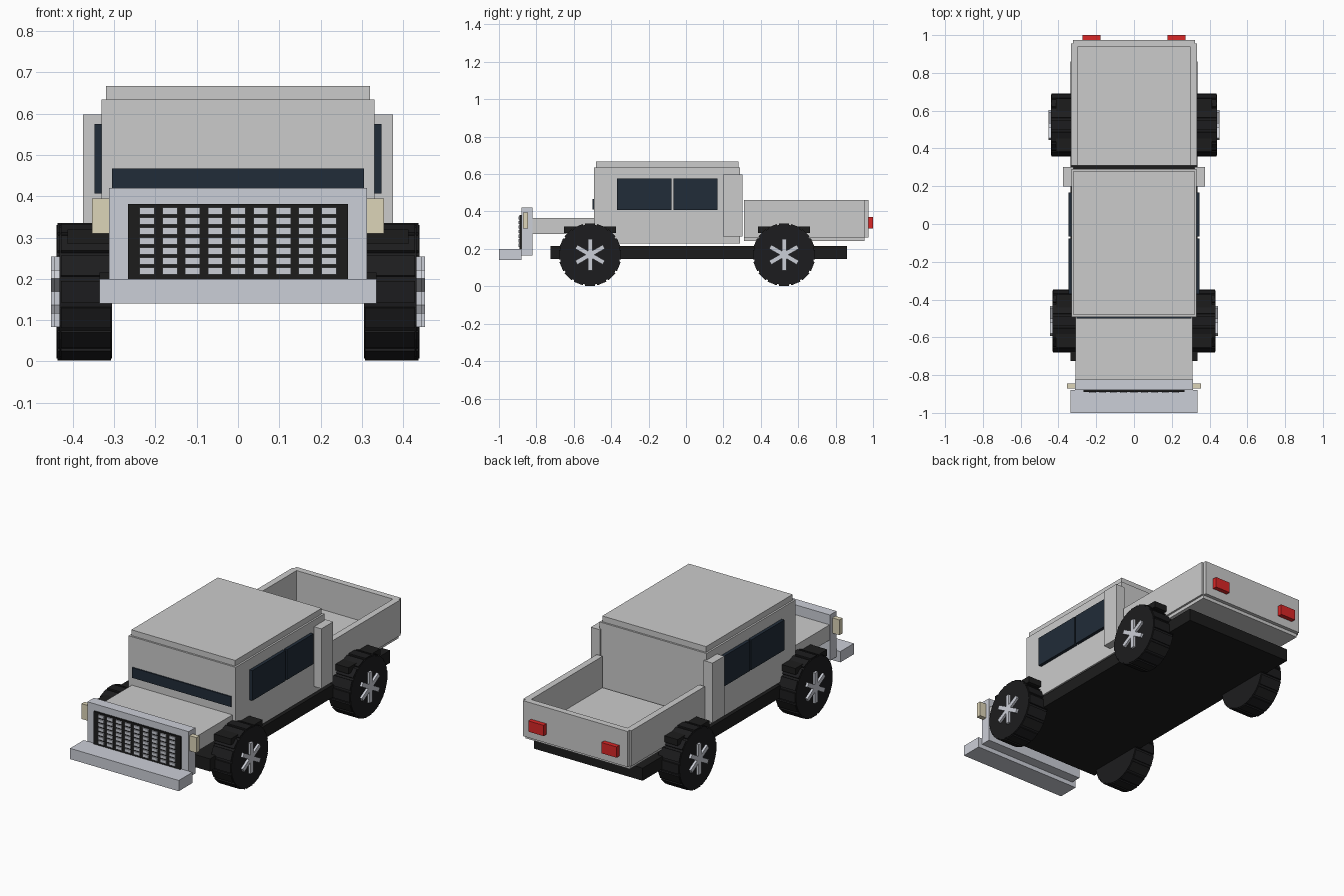
import bpy, bmesh, math
from mathutils import Matrix, Vector

if "Cube" in bpy.data.objects:
    bpy.data.objects.remove(bpy.data.objects["Cube"])


def mat(name, r, g, b):
    m = bpy.data.materials.new(name)
    m.diffuse_color = (r, g, b, 1)
    m.use_nodes = True
    m.node_tree.nodes["Principled BSDF"].inputs["Base Color"].default_value = m.diffuse_color
    return m


BLACK = mat("rubber_black", 0.012, 0.012, 0.013)
DARK = mat("trim_black", 0.012, 0.012, 0.012)
CHROME = mat("chrome", 0.6, 0.62, 0.68)
GLASS = mat("dark_glass", 0.015, 0.025, 0.04)
CREAM = mat("headlight_cream", 0.72, 0.66, 0.48)
RED = mat("taillight_red", 0.7, 0.02, 0.02)


def add_box(bm, lo, hi, rot=None):
    lo, hi = Vector(lo), Vector(hi)
    m = Matrix.Translation((lo + hi) / 2) @ Matrix.Diagonal((*(hi - lo), 1))
    bmesh.ops.create_cube(bm, size=1, matrix=(rot @ m) if rot else m)


def finish(bm, name, material=None, loc=(0, 0, 0)):
    me = bpy.data.meshes.new(name)
    bm.to_mesh(me)
    bm.free()
    ob = bpy.data.objects.new(name, me)
    ob.location = loc
    bpy.context.collection.objects.link(ob)
    if material:
        me.materials.append(material)
    return ob


def box(name, x, y, z, material=None):
    bm = bmesh.new()
    add_box(bm, (x[0], y[0], z[0]), (x[1], y[1], z[1]))
    return finish(bm, name, material)


def pair(name, x, y, z, material=None):
    box(name + "_right", x, y, z, material)
    box(name + "_left", (-x[1], -x[0]), y, z, material)


# Chassis, cabin and hood
box("chassis", (-.335, .335), (-.725, .86), (.145, .215), DARK)
box("cabin", (-.33, .33), (-.492, .29), (.228, .635))
box("roof", (-.32, .32), (-.482, .28), (.635, .667))
box("hood", (-.31, .31), (-.84, -.49), (.28, .365))
box("windshield", (-.305, .305), (-.499, -.485), (.41, .467), GLASS)
pair("front_window", (.32, .348), (-.37, -.077), (.407, .575), GLASS)
pair("rear_window", (.32, .348), (-.066, .168), (.407, .575), GLASS)
pair("rear_pillar", (.32, .375), (.198, .302), (.265, .598))

# Open cargo bed
box("bed_floor", (-.322, .322), (.31, .955), (.243, .285))
pair("bed_side", (.297, .333), (.31, .955), (.262, .46))
box("tailgate", (-.322, .322), (.94, .975), (.262, .46))
pair("taillight", (.178, .272), (.965, 1.0), (.31, .37), RED)

# Front end
box("bumper", (-.335, .335), (-1.0, -.88), (.14, .2), CHROME)
box("grille_frame", (-.312, .312), (-.88, -.822), (.165, .42), CHROME)
box("grille_panel", (-.267, .267), (-.889, -.87), (.198, .382), DARK)
pair("headlight", (.3, .354), (-.872, -.845), (.31, .395), CREAM)
bm = bmesh.new()
for i in range(9):
    for j in range(7):
        cx, cz = (i - 4) * .055, .2195 + j * .0242
        add_box(bm, (cx - .018, -.895, cz - .0085), (cx + .018, -.885, cz + .0085))
finish(bm, "grille_studs", CHROME)


# Wheels: tyre with tread blocks, three crossing bars as six spokes
def wheel(name, side, y, outer):
    inner, r, n = .305, .162, 24
    w = outer - inner
    loc = (side * (inner + outer) / 2, y, .169)
    bm = bmesh.new()
    bmesh.ops.create_cone(bm, cap_ends=True, segments=n, radius1=r, radius2=r,
                          depth=w, matrix=Matrix.Rotation(math.pi / 2, 4, 'Y'))
    for k in range(16):
        add_box(bm, (-w / 2 + .003, -.026, .14), (w / 2 - .003, .026, .1665),
                Matrix.Rotation(k * math.tau / 16, 4, 'X'))
    finish(bm, name + "_tyre", BLACK, loc)
    bm = bmesh.new()
    for k in range(3):
        add_box(bm, (w / 2 - .01, -.012, -.085), (w / 2 + .013, .012, .085),
                Matrix.Rotation(k * math.pi / 3, 4, 'X'))
    if side < 0:
        bmesh.ops.rotate(bm, verts=bm.verts, matrix=Matrix.Rotation(math.pi, 3, 'Z'))
    finish(bm, name + "_spokes", CHROME, loc)


for axle, y, outer in (("front", -.513, .432), ("rear", .524, .44)):
    for label, side in (("right", 1), ("left", -1)):
        wheel(f"{axle}_{label}_wheel", side, y, outer)
    pair(f"{axle}_fender", (.3, .413), (y - .14, y + .14), (.285, .32), DARK)
